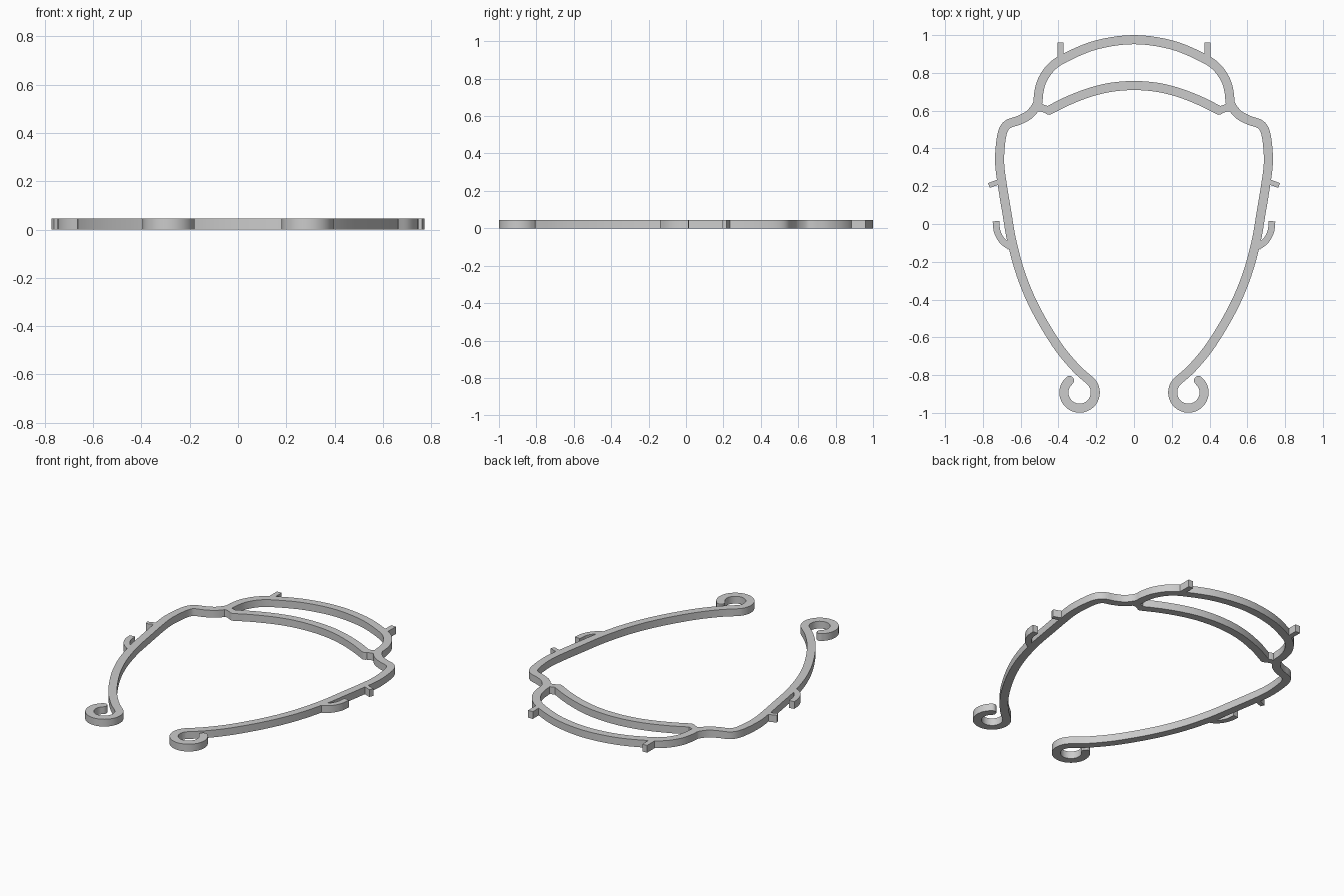
import bpy, bmesh, math
from mathutils import Vector

cube = bpy.data.objects.get("Cube")
if cube:
    bpy.data.objects.remove(cube, do_unlink=True)

HEIGHT = 0.045
WIDTH = 0.048

grey = bpy.data.materials.new("light grey")
grey.use_nodes = True
COLOUR = (0.6, 0.6, 0.6, 1)
grey.diffuse_color = COLOUR
grey.node_tree.nodes["Principled BSDF"].inputs["Base Color"].default_value = COLOUR


def smooth_path(points, steps=8):
    """Catmull-Rom curve through flat points."""
    p = [Vector(q) for q in points]
    p = [2 * p[0] - p[1]] + p + [2 * p[-1] - p[-2]]
    out = []
    for a, b, c, d in zip(p, p[1:], p[2:], p[3:]):
        for i in range(steps):
            t = i / steps
            out.append(0.5 * (2 * b + (c - a) * t + (2 * a - 5 * b + 4 * c - d) * t ** 2
                              + (3 * b - a - 3 * c + d) * t ** 3))
    return out + [p[-2]]


def strip(name, path, width=WIDTH, round_ends=False):
    """Sweep an upright rectangle along a flat path."""
    path = [Vector(q) for q in path]
    rings = []
    for i, q in enumerate(path):
        tangent = (path[min(i + 1, len(path) - 1)] - path[max(i - 1, 0)]).normalized()
        rings.append((q, tangent, width / 2))
    if round_ends:
        r = width / 2
        angles = [math.radians(a) for a in (20, 40, 60, 78)]
        q, t, _ = rings[0]
        start = [(q - t * r * math.sin(a), t, r * math.cos(a)) for a in reversed(angles)]
        q, t, _ = rings[-1]
        end = [(q + t * r * math.sin(a), t, r * math.cos(a)) for a in angles]
        rings = start + rings + end
    bm = bmesh.new()
    loops = []
    for q, t, half in rings:
        side = Vector((-t.y, t.x)) * half
        section = [(1, 0), (1, HEIGHT), (-1, HEIGHT), (-1, 0)]
        loops.append([bm.verts.new((*(q + side * s), z)) for s, z in section])
    for a, b in zip(loops, loops[1:]):
        for k in range(4):
            n = (k + 1) % 4
            bm.faces.new((a[k], a[n], b[n], b[k]))
    bm.faces.new(loops[0])
    bm.faces.new(loops[-1])
    bmesh.ops.recalc_face_normals(bm, faces=bm.faces)
    mesh = bpy.data.meshes.new(name)
    bm.to_mesh(mesh)
    bm.free()
    mesh.materials.append(grey)
    obj = bpy.data.objects.new(name, mesh)
    bpy.context.collection.objects.link(obj)
    bpy.ops.object.select_all(action="DESELECT")
    obj.select_set(True)
    bpy.context.view_layer.objects.active = obj
    bpy.ops.object.shade_smooth_by_angle(angle=math.radians(30))


def mirrored(points):
    """Full path from the half that starts on the centre line."""
    return [(-x, y) for x, y in reversed(points[1:])] + list(points)


# Outer frame, one continuous strip ending in a curled hook on each side
half_frame = [
    (0, .976), (.2, .948), (.365, .88), (.44, .828), (.487, .758), (.505, .69), (.512, .635),
    (.553, .58), (.61, .549), (.668, .528), (.695, .488), (.708, .41), (.711, .318),
    (.698, .212), (.672, .053), (.646, -.095), (.596, -.275), (.521, -.45), (.41, -.637),
    (.31, -.76)]
for i in range(15):
    a = math.radians(130 + 20 * i)
    half_frame.append((.288 + .083 * math.cos(a), -.892 + .083 * math.sin(a)))
strip("outer_frame", smooth_path(mirrored(half_frame), 5), round_ends=True)

# Inner arch
half_arch = [(0, .733), (.12, .724), (.233, .697), (.35, .652), (.45, .602)]
strip("inner_arch", smooth_path(mirrored(half_arch)), round_ends=True)

# Joints, pegs and small side hooks on both sides
for side, s in (("left", 1), ("right", -1)):
    def part(name, points, width, rounded=False):
        strip(side + "_" + name, [(s * x, y) for x, y in points], width, rounded)

    part("arch_joint", [(.53, .61), (.495, .617), (.455, .603)], .04, True)
    part("top_peg", [(.39, .865), (.39, .96)], .032)
    part("side_peg", [(.70, .229), (.768, .204)], .027)
    part("side_hook", smooth_path([(.731, .015), (.724, -.04), (.698, -.088), (.655, -.122)]), .035)
